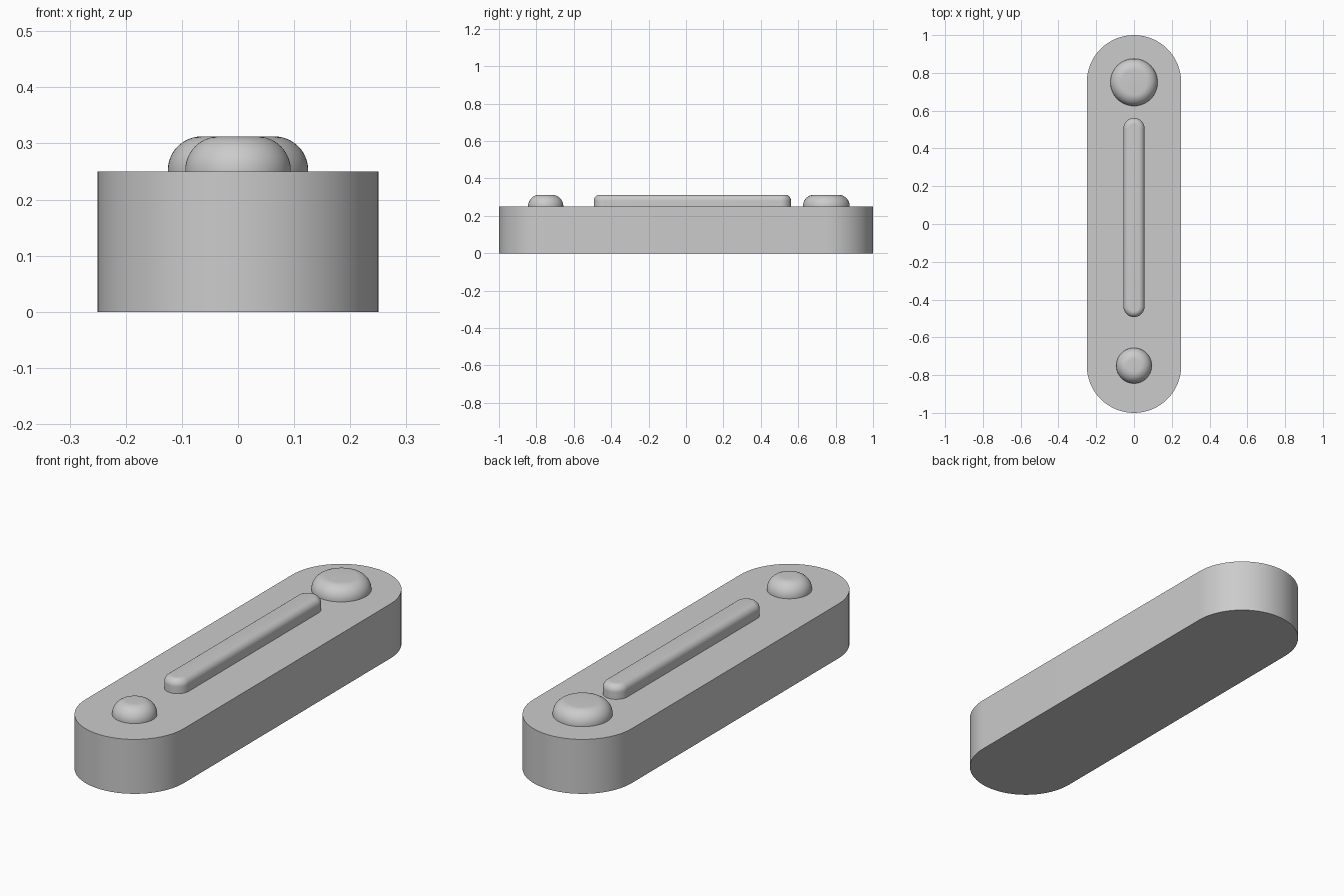
import bpy, bmesh
from math import sin, cos, pi, radians

if "Cube" in bpy.data.objects:
    bpy.data.objects.remove(bpy.data.objects["Cube"])

grey = bpy.data.materials.new("plain grey")
grey.use_nodes = True
colour = (0.6, 0.6, 0.6, 1)
grey.diffuse_color = colour
grey.node_tree.nodes["Principled BSDF"].inputs["Base Color"].default_value = colour


def outline(radius, y0, y1, steps):
    """Points around a round-ended slot; a circle when y0 equals y1."""
    pts = []
    for centre, start in ((y1, 0), (y0, pi)):
        for i in range(steps + 1):
            a = start + pi * i / steps
            pts.append((radius * cos(a), centre + radius * sin(a)))
    return pts


def slot(name, radius, y0, y1, z0, z1, fillet=0, steps=32, rings=12):
    """Extruded slot with an optional rounded top edge."""
    profile = [(radius, z0)]
    if fillet:
        for i in range(rings + 1):
            a = pi / 2 * i / rings
            profile.append((radius - fillet * (1 - cos(a)), z1 - fillet * (1 - sin(a))))
    else:
        profile.append((radius, z1))
    bm = bmesh.new()
    loops = [[bm.verts.new((x, y, z)) for x, y in outline(r, y0, y1, steps)]
             for r, z in profile]
    n = len(loops[0])
    for low, high in zip(loops, loops[1:]):
        for i in range(n):
            j = (i + 1) % n
            bm.faces.new((low[i], low[j], high[j], high[i]))
    bm.faces.new(loops[0][::-1])
    bm.faces.new(loops[-1])
    bmesh.ops.remove_doubles(bm, verts=bm.verts, dist=1e-5)
    bmesh.ops.recalc_face_normals(bm, faces=bm.faces)
    mesh = bpy.data.meshes.new(name)
    bm.to_mesh(mesh)
    bm.free()
    mesh.materials.append(grey)
    obj = bpy.data.objects.new(name, mesh)
    bpy.context.collection.objects.link(obj)
    bpy.ops.object.select_all(action='DESELECT')
    obj.select_set(True)
    bpy.context.view_layer.objects.active = obj
    bpy.ops.object.shade_smooth_by_angle(angle=radians(30))


TOP, RAISED = 0.25, 0.3125
# Main body
slot("body", 0.25, -0.75, 0.75, 0, TOP)
# Raised features on the top face
slot("front_button", 0.094, -0.75, -0.75, TOP, RAISED, 0.06)
slot("back_button", 0.125, 0.75, 0.75, TOP, RAISED, 0.06)
slot("centre_bar", 0.056, -0.437, 0.505, TOP, RAISED, 0.031)
